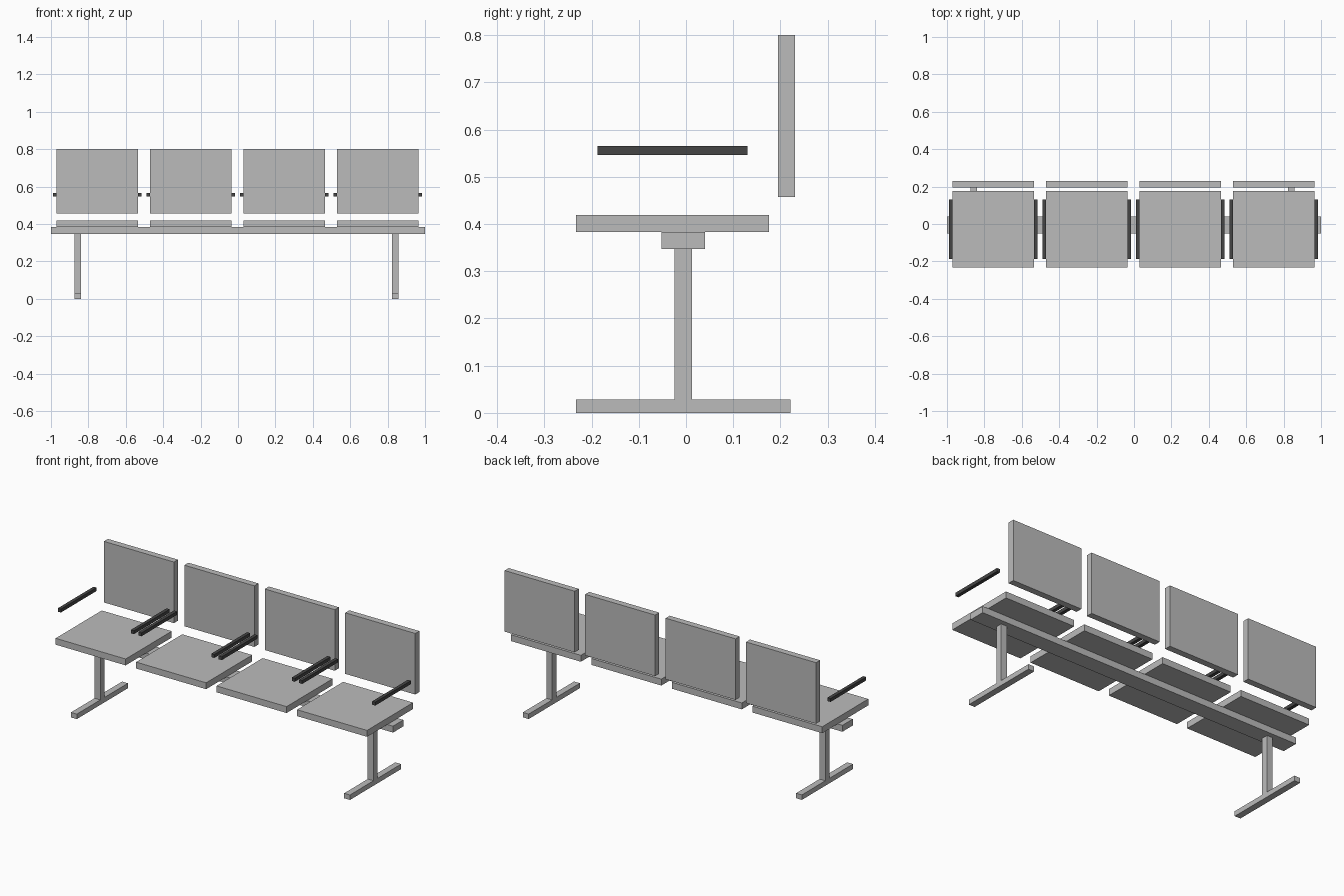
import bpy

cube = bpy.data.objects.get("Cube")
if cube:
    bpy.data.objects.remove(cube, do_unlink=True)


def material(name, value):
    mat = bpy.data.materials.new(name)
    mat.use_nodes = True
    colour = (value, value, value, 1)
    mat.diffuse_color = colour
    mat.node_tree.nodes["Principled BSDF"].inputs["Base Color"].default_value = colour
    return mat


grey = material("light grey", 0.5)
black = material("dark grey", 0.06)


def box(name, mat, x, width, y_range, z_range):
    """Box centred on x, spanning the given y and z ranges."""
    (y0, y1), (z0, z1) = y_range, z_range
    bpy.ops.mesh.primitive_cube_add(size=1, location=(x, (y0 + y1) / 2, (z0 + z1) / 2))
    obj = bpy.context.object
    obj.name = name
    obj.scale = (width, y1 - y0, z1 - z0)
    bpy.ops.object.transform_apply(location=False, rotation=False, scale=True)
    obj.data.materials.append(mat)
    return obj


SEAT_WIDTH = 0.435
ARM_WIDTH = 0.019
PITCH = 0.5

# Long beam carrying all the seats
box("beam", grey, 0, 2, (-0.052, 0.04), (0.347, 0.383))

# Four seats, each with a floating backrest and two armrests
for i in range(4):
    x = -0.0025 + (i - 1.5) * PITCH
    box(f"seat_{i + 1}", grey, x, SEAT_WIDTH, (-0.233, 0.176), (0.383, 0.419))
    box(f"backrest_{i + 1}", grey, x, SEAT_WIDTH, (0.195, 0.231), (0.457, 0.8))
    for side, sign in (("right", -1), ("left", 1)):
        arm_x = x + sign * (SEAT_WIDTH + ARM_WIDTH) / 2
        box(f"armrest_{side}_{i + 1}", black, arm_x, ARM_WIDTH,
            (-0.187, 0.13), (0.546, 0.565))

# T-shaped legs near both ends
for side, x in (("right", -0.857), ("left", 0.841)):
    box(f"leg_post_{side}", grey, x, 0.036, (-0.024, 0.013), (0.028, 0.347))
    box(f"leg_foot_{side}", grey, x, 0.036, (-0.233, 0.221), (0, 0.028))
